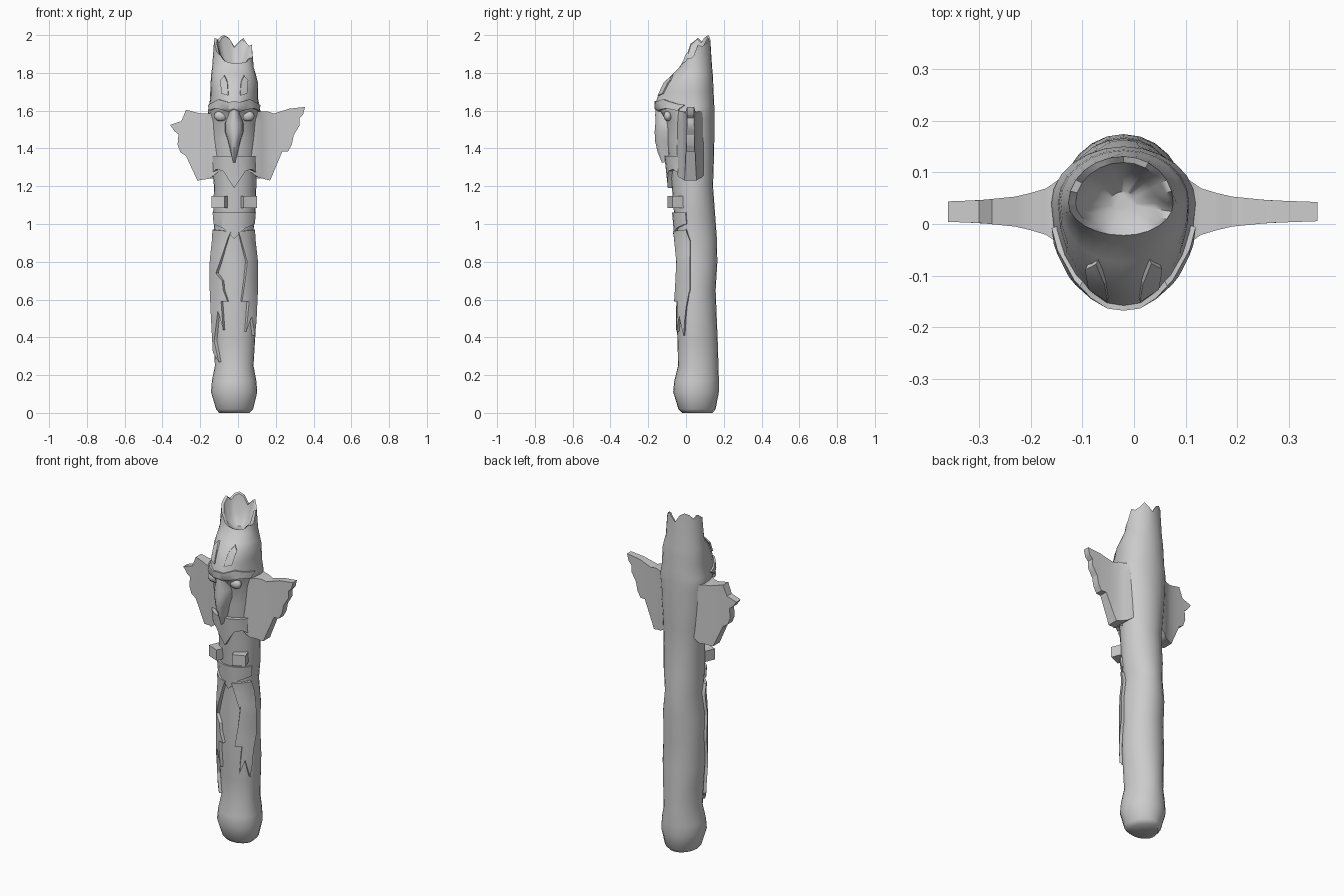
import bpy, bmesh, math
from mathutils import Vector

if "Cube" in bpy.data.objects:
    bpy.data.objects.remove(bpy.data.objects["Cube"])

XC, YC, SEG = -0.02, 0.04, 24
# trunk sections: z, left x, right x, front y, back y
ROWS = [(0.0, -.10, .06, -.02, .14), (.02, -.116, .08, -.04, .157), (.11, -.143, .102, -.068, .174),
        (.17, -.138, .097, -.062, .174), (.25, -.122, .082, -.042, .172), (.38, -.13, .09, -.045, .168),
        (.5, -.138, .097, -.05, .163), (.65, -.136, .092, -.052, .157), (.8, -.138, .092, -.053, .166),
        (.93, -.122, .077, -.052, .163), (1.04, -.132, .092, -.062, .155), (1.2, -.127, .097, -.075, .143),
        (1.32, -.14, .1, -.088, .147), (1.45, -.152, .11, -.102, .15), (1.55, -.155, .115, -.113, .15),
        (1.59, -.16, .12, -.135, .15), (1.62, -.155, .115, -.166, .15), (1.66, -.148, .107, -.155, .148),
        (1.7, -.147, .107, -.14, .146), (1.75, -.145, .105, -.115, .144), (1.79, -.142, .095, -.075, .142),
        (1.83, -.137, .083, -.035, .138)]
RIM = (-.127, .076, -.022, .131)
# broken rim heights, counter-clockwise from +x
JAGS = [1.89, 1.95, 1.94, 1.955, 1.985, 1.965, 1.94, 1.985, 2.0, 1.99, 1.965, 1.985,
        1.965, 1.955, 1.91, 1.895, 1.865, 1.855, 1.85, 1.85, 1.855, 1.86, 1.88, 1.875]


def finish(bm, name, angle=40):
    bmesh.ops.recalc_face_normals(bm, faces=bm.faces[:])
    me = bpy.data.meshes.new(name)
    bm.to_mesh(me)
    bm.free()
    ob = bpy.data.objects.new(name, me)
    bpy.context.collection.objects.link(ob)
    bpy.ops.object.select_all(action='DESELECT')
    ob.select_set(True)
    bpy.context.view_layer.objects.active = ob
    bpy.ops.object.shade_smooth_by_angle(angle=math.radians(angle))
    return ob


def section(z):
    for a, b in zip(ROWS, ROWS[1:]):
        if z <= b[0]:
            t = (z - a[0]) / (b[0] - a[0])
            return [p + (q - p) * t for p, q in zip(a[1:], b[1:])]
    return ROWS[-1][1:]


def ring_xy(sec, i, scale=1.0):
    c, s = math.cos(2 * math.pi * i / SEG), math.sin(2 * math.pi * i / SEG)
    xl, xr, yf, yb = sec
    return (XC + scale * c * ((xr - XC) if c > 0 else (XC - xl)),
            YC + scale * s * ((yb - YC) if s > 0 else (YC - yf)))


def loft(rings, name, angle=40):
    bm = bmesh.new()
    rv = [[bm.verts.new(p) for p in r] for r in rings]
    for a, b in zip(rv, rv[1:]):
        n = len(a)
        for i in range(n):
            bm.faces.new((a[i], a[(i + 1) % n], b[(i + 1) % n], b[i]))
    bm.faces.new(rv[0])
    bm.faces.new(rv[-1])
    return finish(bm, name, angle)


def on_trunk(x, z, lift):
    # point of the trunk's front surface, pushed outward by lift
    xl, xr, yf, _ = section(z)
    u = (x - XC) / ((xr - XC) if x > XC else (XC - xl))
    u = max(-.985, min(.985, u))
    d = Vector((u * ((xr - XC) if u > 0 else (XC - xl)), (yf - YC) * math.sqrt(1 - u * u)))
    d *= 1 + lift / d.length
    return Vector((XC + d.x, YC + d.y, z))


def plate(outline, name, front, back, step=.03, angle=35):
    # outline in x, z; cut into strips, thickened, then shaped by front and back functions
    bm = bmesh.new()
    bm.faces.new([bm.verts.new((x, 0, z)) for x, z in outline])
    for k in range(-13, 14):
        bmesh.ops.bisect_plane(bm, geom=bm.verts[:] + bm.edges[:] + bm.faces[:],
                               plane_co=(XC + k * step, 0, 0), plane_no=(1, 0, 0))
    for k in range(1, 28):
        bmesh.ops.bisect_plane(bm, geom=bm.verts[:] + bm.edges[:] + bm.faces[:],
                               plane_co=(0, 0, k * .07), plane_no=(0, 0, 1))
    bmesh.ops.triangulate(bm, faces=bm.faces[:])
    base = bm.verts[:]
    ext = bmesh.ops.extrude_face_region(bm, geom=bm.faces[:], use_keep_orig=True)
    new = [g for g in ext['geom'] if isinstance(g, bmesh.types.BMVert)]
    for vs, f in ((base, back), (new, front)):
        for v in vs:
            v.co = f(v.co.x, v.co.z)
    return finish(bm, name, angle)


def relief(outline, name, lift):
    return plate(outline, name, lambda x, z: on_trunk(x, z, lift), lambda x, z: on_trunk(x, z, -.015))


# trunk with hollow broken top
rings = [[(*ring_xy(r[1:], i), r[0]) for i in range(SEG)] for r in ROWS]
rings.append([(*ring_xy(RIM, i), JAGS[i]) for i in range(SEG)])
rings.append([(*ring_xy(RIM, i, .87), JAGS[i] - .006) for i in range(SEG)])
rings.append([(*ring_xy(RIM, i, .65), 1.835 + .3 * (JAGS[i] - 1.84)) for i in range(SEG)])
rings.append([(*ring_xy(RIM, i, .25), 1.83) for i in range(SEG)])
loft(rings, "trunk", 50)


# wings, thick at the trunk and thin at the tips
def wing_y(side):
    def f(x, z):
        d = abs(x - XC)
        pts = [(0, .09), (.12, .066), (.15, .045), (.2, .03), (.28, .022), (.5, .014)]
        for (a, p), (b, q) in zip(pts, pts[1:]):
            if a <= d <= b:
                return Vector((x, .024 + side * (p + (q - p) * (d - a) / (b - a)), z))
    return f


left_wing = [(-.10, 1.62), (-.15, 1.585), (-.20, 1.585), (-.275, 1.605), (-.30, 1.545), (-.36, 1.525), (-.335, 1.49),
             (-.315, 1.475), (-.32, 1.42), (-.305, 1.38), (-.275, 1.36), (-.215, 1.23), (-.15, 1.24), (-.10, 1.28)]
right_wing = [(.06, 1.62), (.11, 1.595), (.16, 1.595), (.19, 1.585), (.27, 1.61), (.355, 1.62), (.345, 1.58),
              (.325, 1.56), (.325, 1.52), (.295, 1.47), (.285, 1.42), (.265, 1.385), (.235, 1.385),
              (.17, 1.23), (.11, 1.245), (.06, 1.28)]
for side, outline in (("left", left_wing), ("right", right_wing)):
    plate(outline, side + "_wing", wing_y(-1), wing_y(1))

# pointed bib under the beak
relief([(-.14, 1.36), (-.15, 1.24), (-.12, 1.27), (-.10, 1.29), (-.07, 1.28), (-.045, 1.235), (-.02, 1.19),
        (.005, 1.235), (.03, 1.28), (.06, 1.29), (.08, 1.27), (.11, 1.24), (.10, 1.36)], "bib", .022)

# beak: half-oval rings (z, half width, front y)
rings = []
for z, w, yf in [(1.625, .03, -.16), (1.58, .034, -.163), (1.535, .05, -.162), (1.49, .05, -.166),
                 (1.44, .034, -.164), (1.38, .019, -.15), (1.325, .005, -.128)]:
    yb = -.085 if z > 1.35 else -.115
    rings.append([(XC + w * math.cos(a), yb + (yf - yb) * max(0, math.sin(a)) ** .9, z)
                  for a in [math.pi * k / 8 for k in range(9)]])
loft(rings, "beak", 50)

# eyes and brows on both sides
for s, side in ((-1, "left"), (1, "right")):
    bm = bmesh.new()
    bmesh.ops.create_uvsphere(bm, u_segments=12, v_segments=8, radius=1)
    p = on_trunk(XC + s * .073, 1.572, -.004)
    for v in bm.verts:
        v.co = Vector((v.co.x * .036, v.co.y * .022, v.co.z * .028)) + p
    finish(bm, side + "_eye", 60)
    relief([(XC + s * x, z) for x, z in [(.0, 1.6), (.035, 1.595), (.06, 1.605), (.1, 1.612), (.125, 1.6),
                                         (.13, 1.63), (.08, 1.66), (.03, 1.645), (0, 1.65)]], side + "_brow", .01)
    # forehead ridges
    relief([(XC + s * x, z) for x, z in [(.03, 1.68), (.065, 1.69), (.07, 1.76), (.05, 1.785), (.035, 1.75)]],
           side + "_forehead_ridge", .009)
    # square chest blocks
    bm = bmesh.new()
    bmesh.ops.create_cube(bm, size=1)
    bmesh.ops.scale(bm, vec=(.075, .07, .063), verts=bm.verts[:])
    block = finish(bm, side + "_chest_block")
    block.location = (XC + s * .072, -.052, 1.117)
    block.rotation_euler.z = s * math.radians(22)

# chest fold
relief([(-.125, 1.06), (-.12, 1.0), (-.07, .975), (-.02, .92), (.03, .975), (.08, 1.0), (.085, 1.06)],
       "chest_fold", .01)

# ragged cloak halves down the front
relief([(-.12, .97), (-.035, .96), (-.05, .92), (-.085, .80), (-.105, .74), (-.075, .70), (-.07, .65), (-.05, .59),
        (-.08, .59), (-.07, .44), (-.095, .54), (-.105, .45), (-.112, .38), (-.09, .27), (-.118, .32),
        (-.128, .5), (-.134, .65), (-.134, .8)], "left_cloak", .016)
relief([(.075, .97), (.0, .96), (.02, .88), (.04, .80), (.03, .7), (.015, .59), (.048, .59), (.035, .43), (.06, .51),
        (.075, .41), (.083, .48), (.09, .65), (.09, .8)], "right_cloak", .016)
